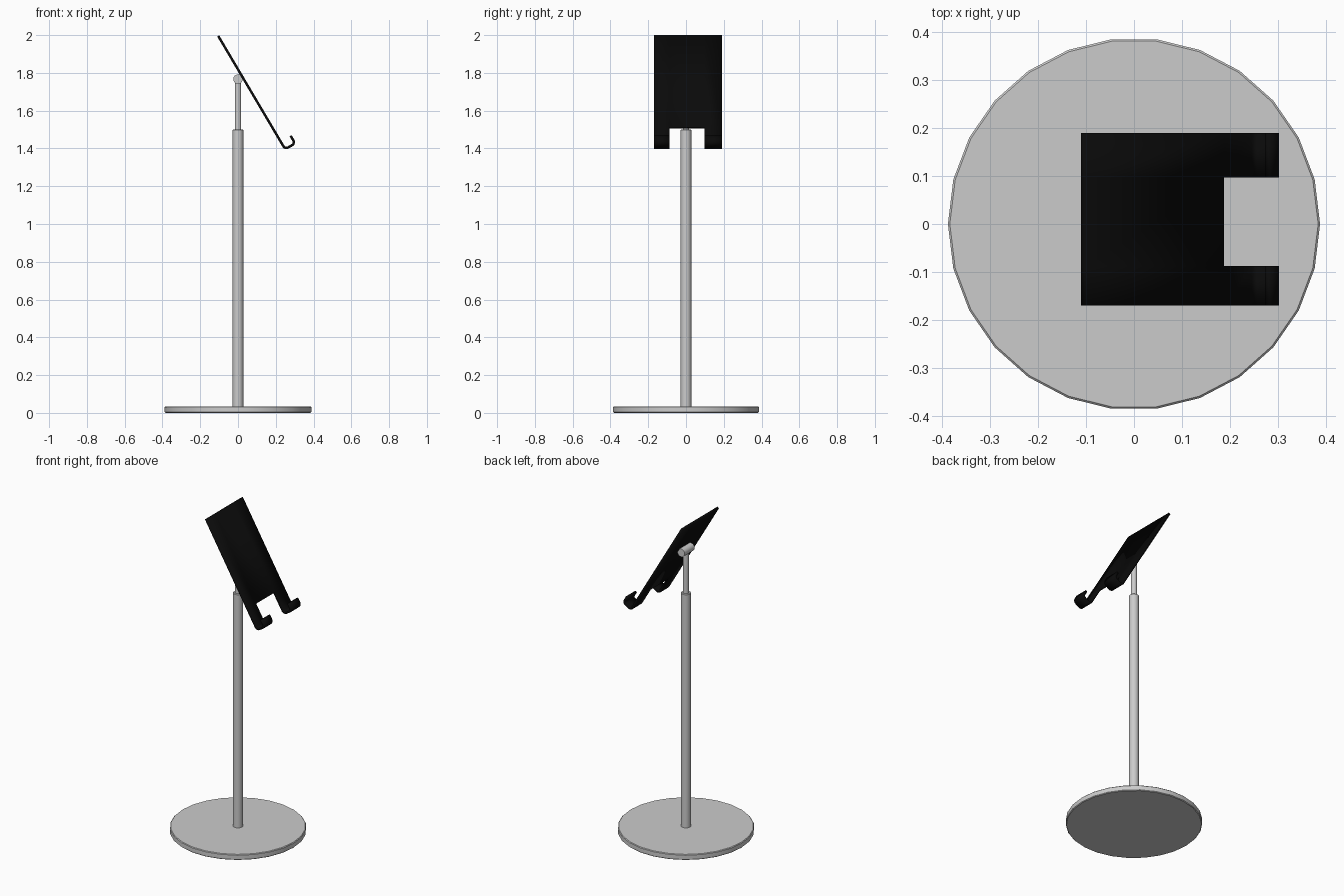
import bpy, bmesh, math
from mathutils import Vector

if "Cube" in bpy.data.objects:
    bpy.data.objects.remove(bpy.data.objects["Cube"])


def smooth(ob):
    bpy.ops.object.select_all(action='DESELECT')
    ob.select_set(True)
    bpy.context.view_layer.objects.active = ob
    bpy.ops.object.shade_smooth_by_angle(angle=math.radians(35))


def cylinder(name, radius, start, end, sides, bevel=0.0):
    """Capped cylinder between two points, with an optional rim bevel."""
    a, b = Vector(start), Vector(end)
    bpy.ops.mesh.primitive_cylinder_add(
        vertices=sides, radius=radius, depth=(b - a).length, location=(a + b) / 2,
        rotation=(b - a).to_track_quat('Z', 'Y').to_euler())
    ob = bpy.context.object
    ob.name = name
    if bevel:
        # bevel only the two cap rims
        bm = bmesh.new()
        bm.from_mesh(ob.data)
        rims = [e for e in bm.edges if abs(e.verts[0].co.z - e.verts[1].co.z) < 1e-5]
        bmesh.ops.bevel(bm, geom=rims, offset=bevel, segments=1, affect='EDGES')
        bm.to_mesh(ob.data)
        bm.free()
    smooth(ob)
    return ob


def rounded_path(points, radius, steps=4):
    """Polyline with its right-angled inner corners rounded."""
    pts = [Vector(p) for p in points]
    out = [pts[0]]
    for prev, cur, nxt in zip(pts, pts[1:], pts[2:]):
        a = cur + (prev - cur).normalized() * radius
        b = cur + (nxt - cur).normalized() * radius
        centre = a + b - cur
        for i in range(steps + 1):
            t = math.pi / 2 * i / steps
            out.append(centre + (a - centre) * math.cos(t) + (b - centre) * math.sin(t))
    return out + [pts[-1]]


# Stand
base = cylinder("base", 0.388, (0, 0, 0), (0, 0, 0.035), 26, 0.004)
base.rotation_euler = (0, 0, math.radians(90))
cylinder("lower_pole", 0.028, (0, 0, 0.03), (0, 0, 1.5), 26, 0.003)
cylinder("upper_pole", 0.017, (0, 0, 1.49), (0, 0, 1.765), 26)
cylinder("pivot", 0.025, (0, -0.05, 1.767), (0, 0.05, 1.767), 26)

# Tilted holder plate: side profile in x, z
down = Vector((0.509, -0.861))
out = Vector((0.861, 0.509))
top = Vector((-0.105, 1.996))
bottom = top + down * 0.697
lip = bottom + out * 0.061
tip = lip - down * 0.047
notch = top + down * 0.565
path = rounded_path([top, bottom, lip, tip], 0.018)
path.insert(1, notch)

# Sheet of rows along the profile, with the middle column left out below the notch
columns = [-0.17, -0.088, 0.097, 0.19]
bm = bmesh.new()
rows = [[bm.verts.new((p.x, y, p.y)) for y in columns] for p in path]
for r in range(len(rows) - 1):
    for c in range(3):
        if r > 0 and c == 1:
            continue
        bm.faces.new((rows[r][c], rows[r + 1][c], rows[r + 1][c + 1], rows[r][c + 1]))
bmesh.ops.delete(bm, geom=[v for v in bm.verts if not v.link_faces], context='VERTS')
mesh = bpy.data.meshes.new("holder_plate")
bm.to_mesh(mesh)
bm.free()
plate = bpy.data.objects.new("holder_plate", mesh)
bpy.context.collection.objects.link(plate)
smooth(plate)
solid = plate.modifiers.new("thickness", 'SOLIDIFY')
solid.thickness = 0.013
solid.offset = 0
solid.use_even_offset = True

black = bpy.data.materials.new("black")
black.diffuse_color = (0.003, 0.003, 0.003, 1)
black.use_nodes = True
black.node_tree.nodes["Principled BSDF"].inputs["Base Color"].default_value = black.diffuse_color
mesh.materials.append(black)
